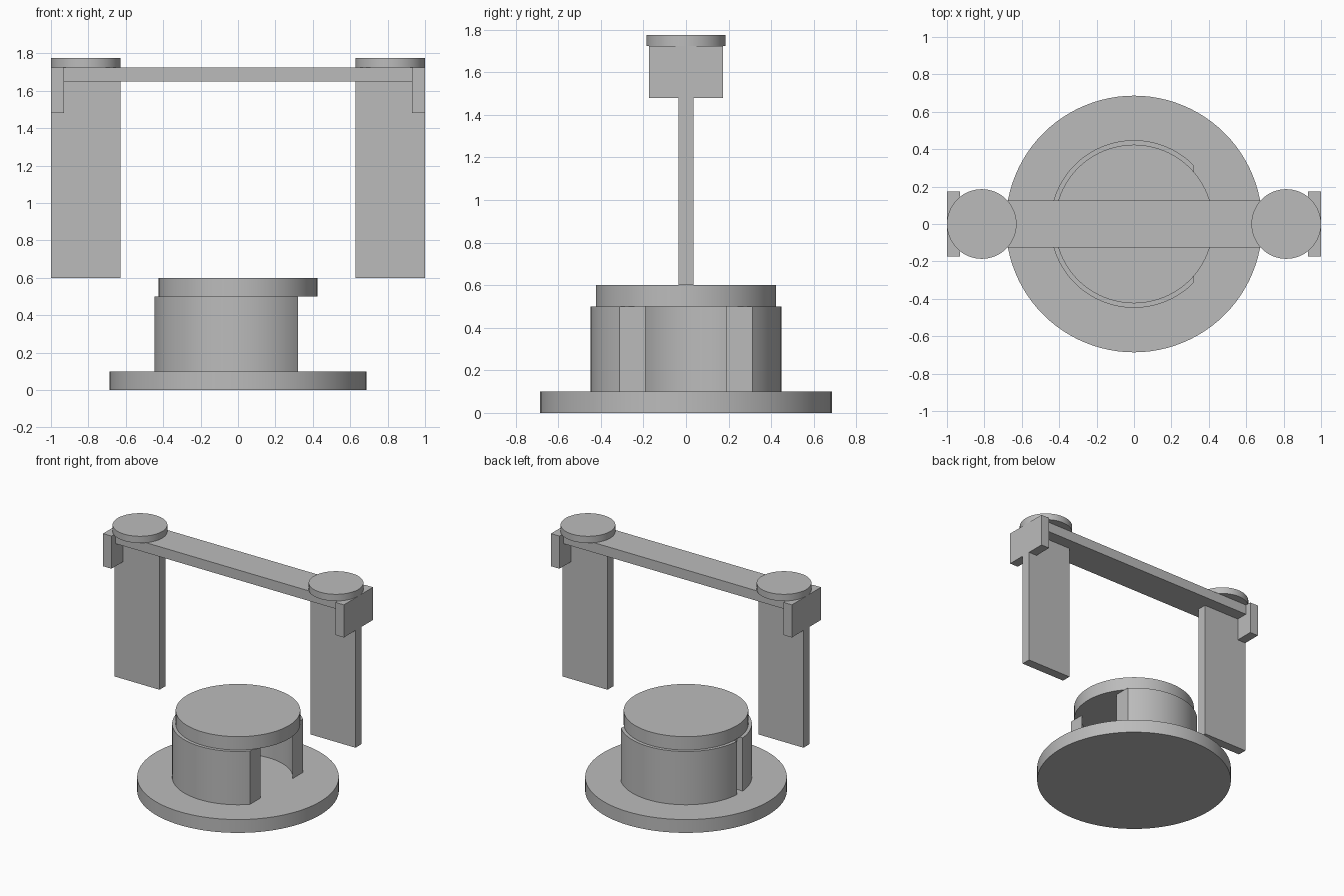
import bpy, bmesh
from math import acos, asin, cos, sin, pi, radians

default = bpy.data.objects.get("Cube")
if default:
    bpy.data.objects.remove(default, do_unlink=True)

grey = bpy.data.materials.new("plain_grey")
grey.use_nodes = True
colour = (0.5, 0.5, 0.5, 1)
grey.diffuse_color = colour
grey.node_tree.nodes["Principled BSDF"].inputs["Base Color"].default_value = colour


def prism(name, outline, z0, z1, smooth=False):
    """Extrude a flat outline from z0 up to z1."""
    bm = bmesh.new()
    face = bm.faces.new([bm.verts.new((x, y, z0)) for x, y in outline])
    top = bmesh.ops.extrude_face_region(bm, geom=[face])["geom"]
    verts = [v for v in top if isinstance(v, bmesh.types.BMVert)]
    bmesh.ops.translate(bm, verts=verts, vec=(0, 0, z1 - z0))
    bmesh.ops.recalc_face_normals(bm, faces=bm.faces)
    mesh = bpy.data.meshes.new(name)
    bm.to_mesh(mesh)
    bm.free()
    mesh.materials.append(grey)
    obj = bpy.data.objects.new(name, mesh)
    bpy.context.collection.objects.link(obj)
    if smooth:
        bpy.ops.object.select_all(action='DESELECT')
        obj.select_set(True)
        bpy.context.view_layer.objects.active = obj
        bpy.ops.object.shade_smooth_by_angle(angle=radians(30))
    return obj


def arc(r, a, b, n=48, cx=0):
    return [(cx + r * cos(a + (b - a) * i / n), r * sin(a + (b - a) * i / n))
            for i in range(n + 1)]


def disc(name, r, z0, z1, cx=0):
    return prism(name, arc(r, 0, 2 * pi, 96, cx)[:-1], z0, z1, True)


def box(name, x0, x1, half_y, z0, z1):
    return prism(name, [(x0, -half_y), (x1, -half_y), (x1, half_y), (x0, half_y)], z0, z1)


# Round base and lid
disc("base_plate", 0.686, 0, 0.1)
disc("lid", 0.424, 0.5, 0.6)

# Hollow housing, cut flat at the open side, with a narrow groove opposite
outer, inner, cut, groove = 0.448, 0.372, 0.32, 0.035
a, b, g = acos(cut / outer), acos(cut / inner), asin(groove / outer)
outline = arc(outer, a, pi - g)
outline += [(-0.4, groove), (-0.4, -groove)]
outline += arc(outer, pi + g, 2 * pi - a)
outline += arc(inner, 2 * pi - b, b, 80)
prism("housing_wall", outline, 0.1, 0.5, True)

# Crossbar
box("crossbar", -0.93, 0.93, 0.125, 1.65, 1.725)

# Hanging plates, end brackets and caps on both sides
for side, s in (("left", 1), ("right", -1)):
    box(side + "_hanging_plate", *sorted((s * 0.627, s)), 0.035, 0.6, 1.65)
    box(side + "_end_bracket", *sorted((s * 0.93, s)), 0.173, 1.48, 1.725)
    disc(side + "_cap", 0.186, 1.725, 1.775, s * 0.814)
